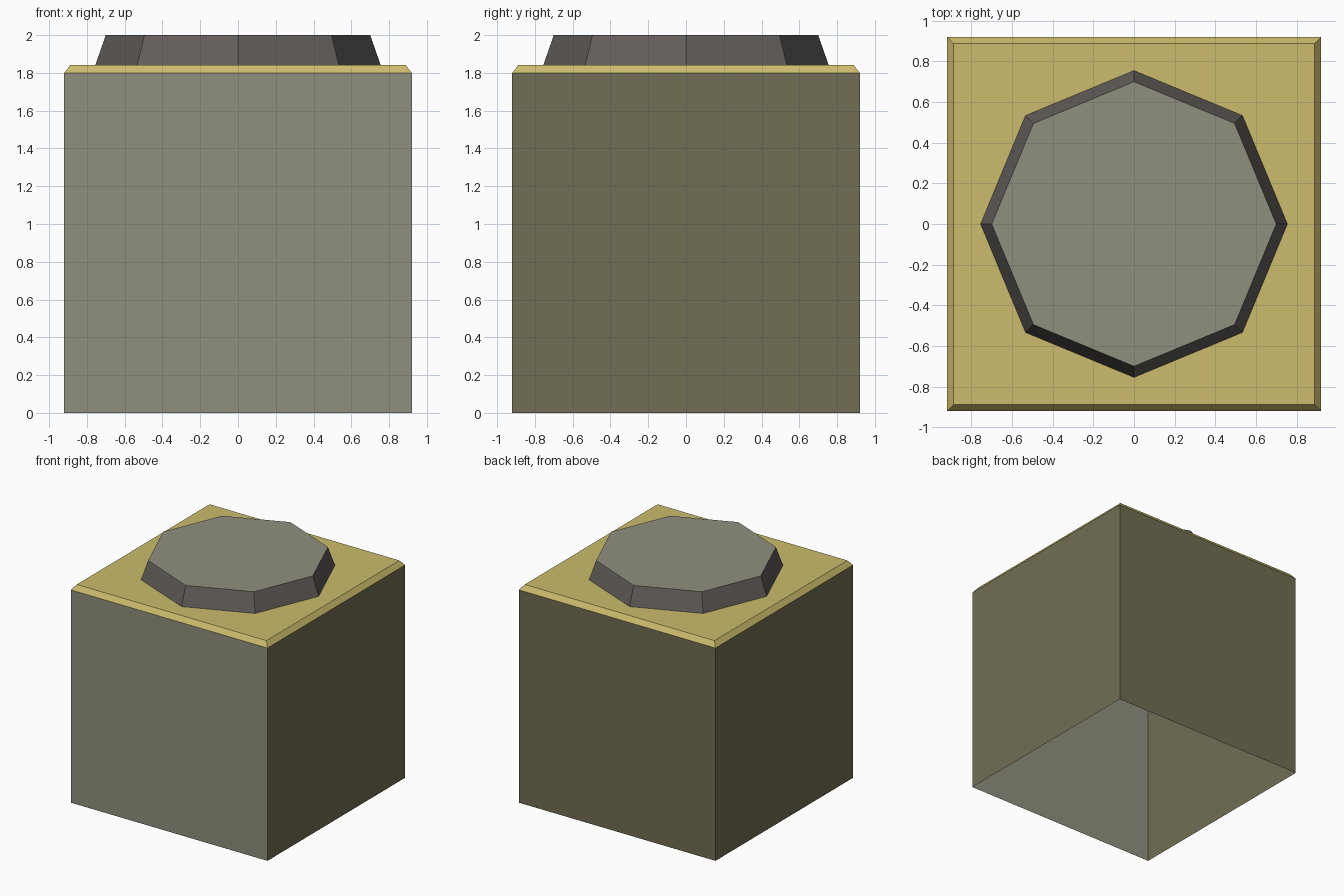
import bpy, bmesh, math

if "Cube" in bpy.data.objects:
    bpy.data.objects.remove(bpy.data.objects["Cube"])


def material(name, rgb):
    lin = [((c / 255 + 0.055) / 1.055) ** 2.4 for c in rgb]
    m = bpy.data.materials.new(name)
    m.diffuse_color = (*lin, 1)
    m.use_nodes = True
    m.node_tree.nodes["Principled BSDF"].inputs["Base Color"].default_value = m.diffuse_color
    return m


grey = material("warm grey", (144, 144, 126))
olive = material("olive", (113, 109, 83))
gold = material("dull gold", (204, 187, 108))
dark = material("dark grey", (100, 95, 91))


def frustum(name, sides, r0, r1, z0, z1, turn, mats, rule, cap=True):
    """Tapered prism, open at the bottom; rule picks a material per face."""
    bm = bmesh.new()
    rings = []
    for r, z in ((r0, z0), (r1, z1)):
        angles = [turn + 2 * math.pi * i / sides for i in range(sides)]
        rings.append([bm.verts.new((r * math.cos(a), r * math.sin(a), z)) for a in angles])
    low, high = rings
    for i in range(sides):
        j = (i + 1) % sides
        bm.faces.new((low[i], low[j], high[j], high[i]))
    if cap:
        bm.faces.new(high)
    bm.normal_update()
    for f in bm.faces:
        f.material_index = rule(f.normal)
    mesh = bpy.data.meshes.new(name)
    bm.to_mesh(mesh)
    bm.free()
    for m in mats:
        mesh.materials.append(m)
    obj = bpy.data.objects.new(name, mesh)
    bpy.context.collection.objects.link(obj)
    return obj


D = math.sqrt(2)  # half width to corner radius
Q = math.pi / 4

# Walls: grey front, olive on the other three sides, open below
frustum("box_walls", 4, 0.92 * D, 0.92 * D, 0, 1.8, Q, [olive, grey],
        lambda n: int(n.y < -0.9), cap=False)

# Chamfered gold top plate
frustum("top_plate", 4, 0.92 * D, 0.888 * D, 1.8, 1.842, Q, [gold], lambda n: 0)

# Octagonal raised lid: dark sides, grey top
frustum("octagon_lid", 8, 0.755, 0.70, 1.842, 2.0, 0, [dark, grey],
        lambda n: int(n.z > 0.9))
